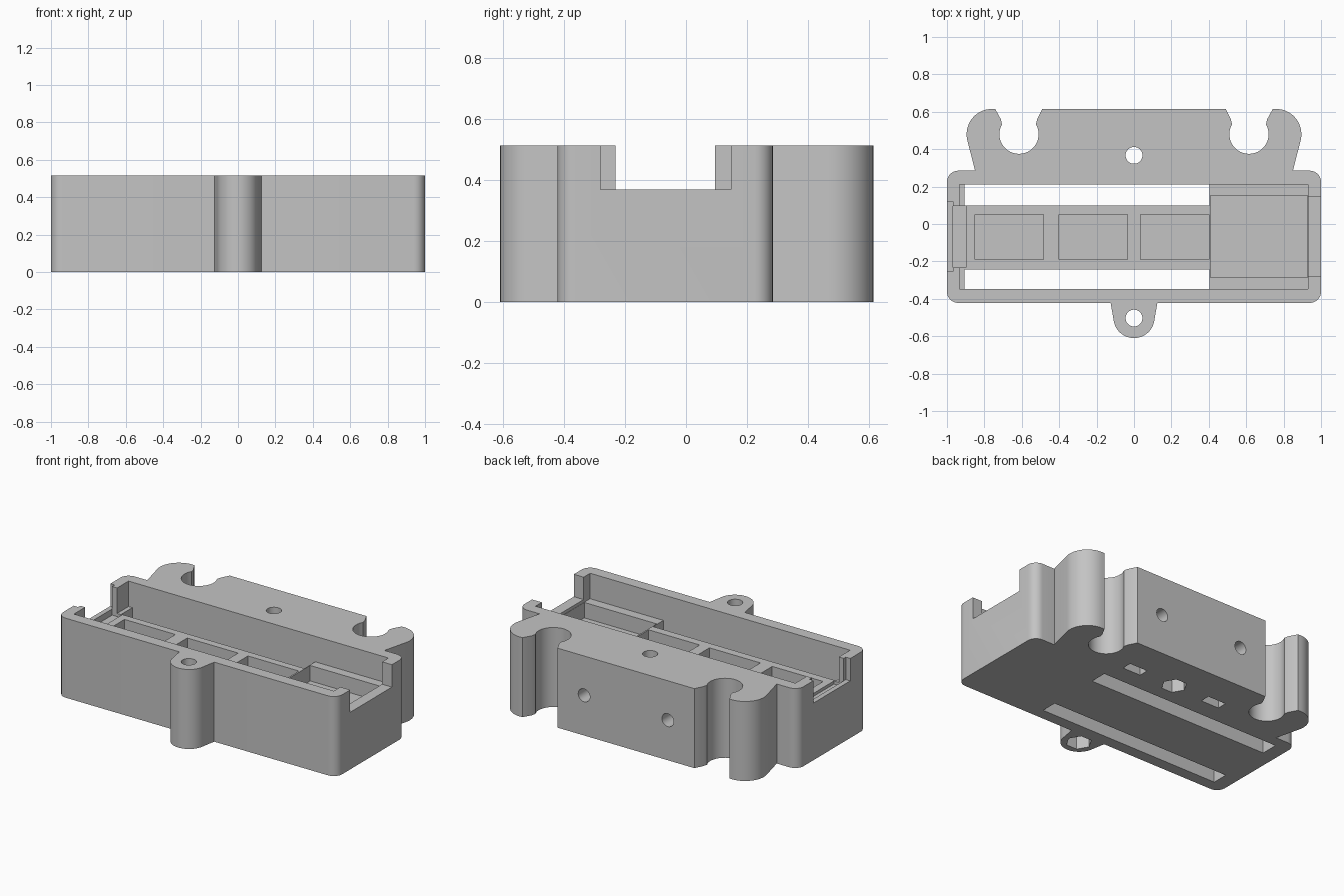
import bpy, bmesh, math
from mathutils import Matrix

cube = bpy.data.objects.get("Cube")
if cube:
    bpy.data.objects.remove(cube, do_unlink=True)

HEIGHT, FLOOR, LIP, OVER = 0.515, 0.35, 0.37, 0.7

grey = bpy.data.materials.new("plain grey")
grey.use_nodes = True
colour = (0.55, 0.55, 0.55, 1)
grey.diffuse_color = colour
grey.node_tree.nodes["Principled BSDF"].inputs["Base Color"].default_value = colour


def arc(cx, cy, r, start, end, steps=12):
    angles = [math.radians(start + (end - start) * i / steps) for i in range(steps + 1)]
    return [(cx + r * math.cos(a), cy + r * math.sin(a)) for a in angles]


def add_object(name, bm):
    bmesh.ops.recalc_face_normals(bm, faces=bm.faces)
    mesh = bpy.data.meshes.new(name)
    bm.to_mesh(mesh)
    bm.free()
    mesh.materials.append(grey)
    obj = bpy.data.objects.new(name, mesh)
    bpy.context.collection.objects.link(obj)
    return obj


def prism(name, outline, z0, z1):
    bm = bmesh.new()
    face = bm.faces.new([bm.verts.new((x, y, z0)) for x, y in outline])
    top = bmesh.ops.extrude_face_region(bm, geom=[face])["geom"]
    verts = [g for g in top if isinstance(g, bmesh.types.BMVert)]
    bmesh.ops.translate(bm, verts=verts, vec=(0, 0, z1 - z0))
    return add_object(name, bm)


# Outer outline: screw tab, rounded corners, cable hook; mirrored for the other half
half = arc(0, -0.5, 0.11, -90, -5)
half += [(0.125, -0.422)]
half += arc(0.94, -0.362, 0.06, -90, 0, 8)
half += arc(0.94, 0.225, 0.06, 0, 90, 8)
half += [(0.85, 0.285)]
half += arc(0.76, 0.48, 0.135, -12, 90, 16)
half += [(0.742, 0.615), (0.712, 0.56)]
half += arc(0.615, 0.48, 0.105, 30, -210, 28)
half += [(0.518, 0.56), (0.49, 0.615)]
outline = half + [(-x, y) for x, y in reversed(half[1:])]
housing = prism("housing", outline, 0, HEIGHT)


def cut(cutter):
    cutter.hide_render = True
    mod = housing.modifiers.new("cut", "BOOLEAN")
    mod.operation = "DIFFERENCE"
    mod.solver = "EXACT"
    mod.object = cutter
    bpy.context.view_layer.objects.active = housing
    bpy.ops.object.modifier_apply(modifier=mod.name)
    bpy.data.objects.remove(cutter, do_unlink=True)


def cut_box(x0, x1, y0, y1, z0, z1=OVER):
    cut(prism("box_cutter", [(x0, y0), (x1, y0), (x1, y1), (x0, y1)], z0, z1))


def cut_round(x, y, r, z0, z1, sides=32):
    cut(prism("round_cutter", arc(x, y, r, 0, 360, sides)[:-1], z0, z1))


# Main tray and the openings in its two ends
cut_box(-0.933, 0.93, -0.347, 0.212, FLOOR)
cut_box(0.9, 1.1, -0.28, 0.147, LIP)
cut_box(-1.1, -0.968, -0.253, 0.121, LIP)
cut_box(-0.968, -0.898, -0.232, 0.095, 0.33)

# Long through slots beside the deck
for y0, y1 in ((-0.347, -0.242), (0.1, 0.212)):
    cut_box(-0.906, 0.405, y0, y1, -0.1)

# Three small pockets and one large pocket
for x0 in (-0.85, -0.4, 0.035):
    cut_box(x0, x0 + 0.365, -0.19, 0.052, 0.25)
cut_box(0.41, 0.928, -0.285, 0.153, 0.25)

# Vertical screw holes with hexagonal nut recesses underneath
for y in (-0.503, 0.367):
    cut_round(0, y, 0.045, -0.1, OVER)
    cut_round(0, y, 0.077, -0.1, 0.1, 6)

# Horizontal screw holes in the back, with nut slots underneath
for x in (-0.3, 0.3):
    cut_box(x - 0.065, x + 0.065, 0.335, 0.4, -0.1, 0.32)
    bm = bmesh.new()
    turn = Matrix.Translation((x, 0.5, 0.26)) @ Matrix.Rotation(math.pi / 2, 4, "X")
    bmesh.ops.create_cone(bm, cap_ends=True, segments=32, radius1=0.042,
                          radius2=0.042, depth=0.4, matrix=turn)
    cut(add_object("back_hole_cutter", bm))

# Smooth the curved walls, keep the edges sharp
bpy.ops.object.select_all(action="DESELECT")
housing.select_set(True)
bpy.context.view_layer.objects.active = housing
bpy.ops.object.shade_smooth_by_angle(angle=math.radians(30))
